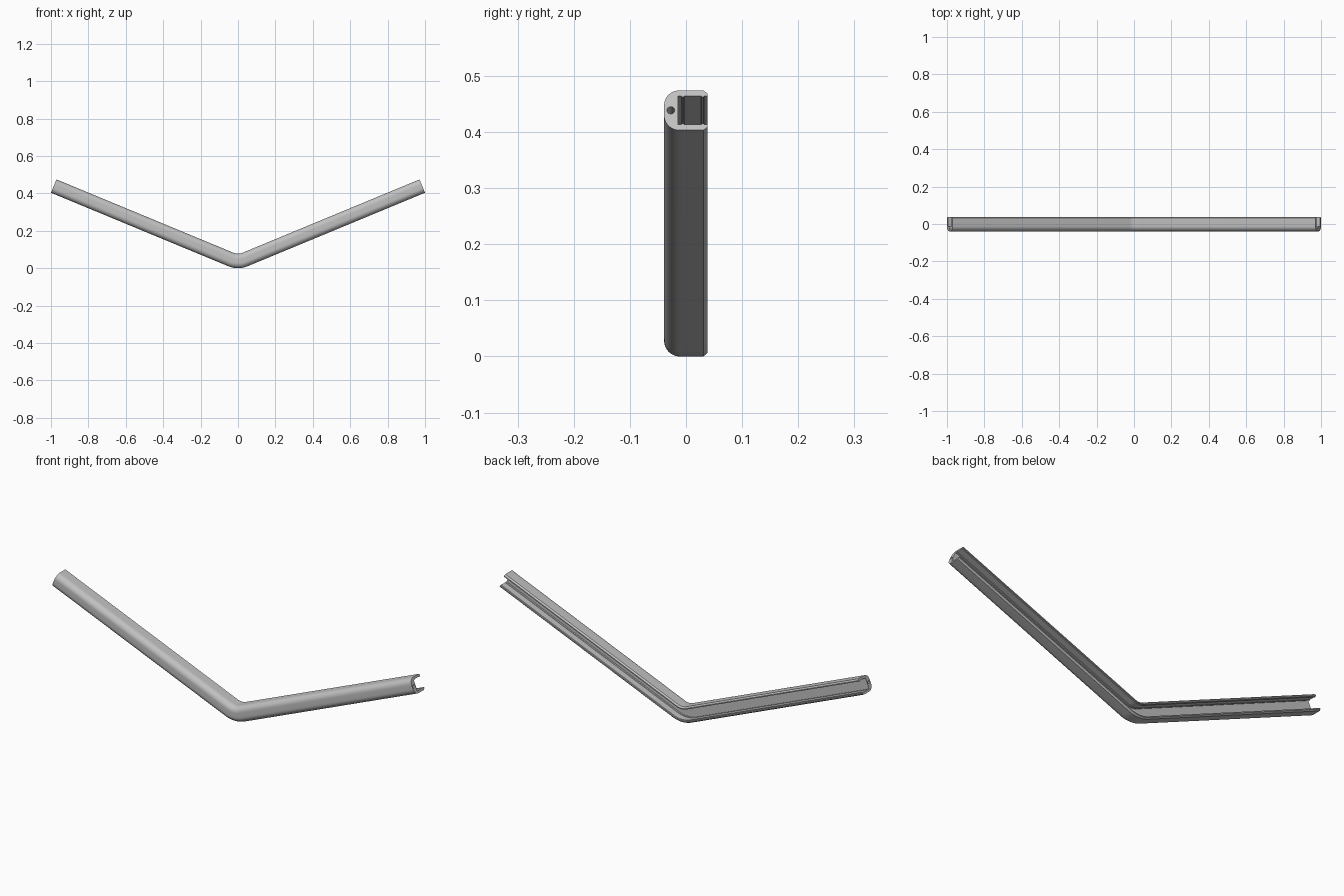
import bpy, bmesh
from math import sin, cos, pi, radians

cube = bpy.data.objects.get("Cube")
if cube:
    bpy.data.objects.remove(cube, do_unlink=True)

TILT = radians(22.5)      # slope of each arm
BEND = 0.135              # outer bend radius
HEIGHT = 0.077            # depth of the section
FRONT, BACK = -0.039, 0.038
ARM = (1 - BEND * sin(TILT)) / cos(TILT)

metal = bpy.data.materials.new("light_grey")
metal.use_nodes = True
colour = (0.53, 0.53, 0.53, 1)
metal.diffuse_color = colour
metal.node_tree.nodes["Principled BSDF"].inputs["Base Color"].default_value = colour


def arc(cy, cv, radius, start, end, steps):
    """Points of an arc in the section plane (y, height)."""
    angles = [start + (end - start) * i / steps for i in range(steps + 1)]
    return [(cy + radius * cos(a), cv + radius * sin(a)) for a in angles]


# Lower half of the channel section, from the front round to the inner wall
ROUND, MID = 0.028, HEIGHT / 2
lower = arc(FRONT + ROUND, ROUND, ROUND, pi, 1.5 * pi, 10)
lower += [(BACK - 0.007, 0), (BACK, 0.006), (BACK, 0.011),
          (0.032, 0.011), (0.031, 0.013), (0.028, 0.013), (0.027, 0.011),
          (-0.003, 0.011), (-0.004, 0.013), (-0.007, 0.013),
          (-0.008, 0.011), (-0.014, 0.011)]
upper = [(y, HEIGHT - v) for y, v in reversed(lower)]
section = lower + upper
hole = arc(-0.027, MID, 0.007, 0, 2 * pi, 16)[:-1]

# Stations along the path: arm end, bend, arm end
STEPS = 16
bend = [TILT * (2 * i / STEPS - 1) for i in range(STEPS + 1)]
stations = [(-TILT, -ARM)] + [(a, 0) for a in bend] + [(TILT, ARM)]


def place(y, v, angle, run):
    r = BEND - v
    return (r * sin(angle) + run * cos(angle), y,
            BEND - r * cos(angle) + run * sin(angle))


bm = bmesh.new()
ends = [[], []]
for loop in (section, hole):
    rings = [[bm.verts.new(place(y, v, a, run)) for y, v in loop]
             for a, run in stations]
    n = len(loop)
    for p, q in zip(rings, rings[1:]):
        for i in range(n):
            j = (i + 1) % n
            bm.faces.new((p[i], p[j], q[j], q[i]))
    for ring, edges in zip((rings[0], rings[-1]), ends):
        edges += [bm.edges.get((ring[i], ring[(i + 1) % n])) for i in range(n)]

# Flat end faces around the screw hole
for edges in ends:
    bmesh.ops.triangle_fill(bm, edges=edges, use_beauty=True)
bmesh.ops.recalc_face_normals(bm, faces=bm.faces)

mesh = bpy.data.meshes.new("bent_channel_rail")
bm.to_mesh(mesh)
bm.free()
mesh.materials.append(metal)
rail = bpy.data.objects.new("bent_channel_rail", mesh)
bpy.context.collection.objects.link(rail)
bpy.context.view_layer.objects.active = rail
rail.select_set(True)
bpy.ops.object.shade_smooth_by_angle(angle=radians(30))
